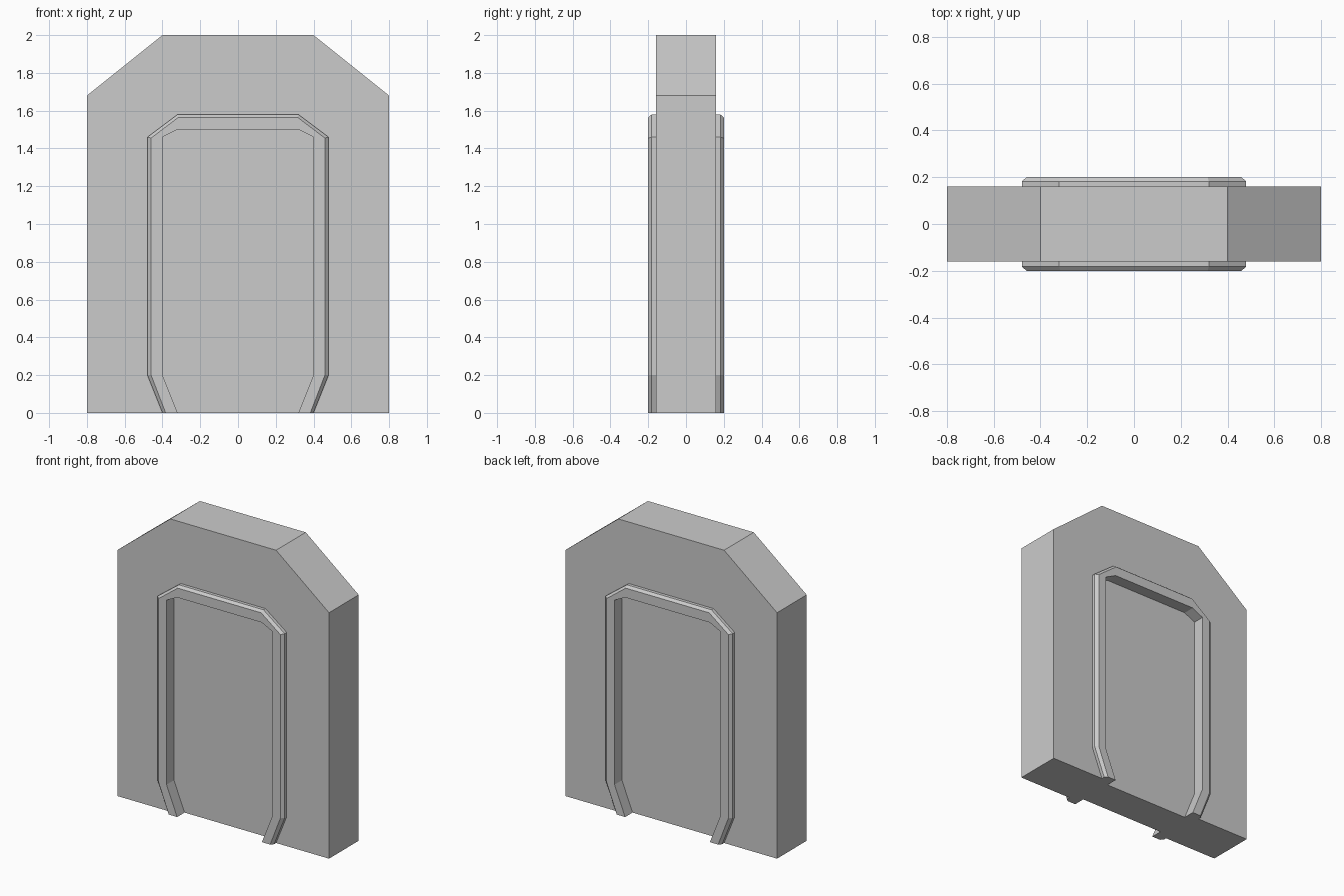
import bpy, bmesh

if "Cube" in bpy.data.objects:
    bpy.data.objects.remove(bpy.data.objects["Cube"])


def make_object(name, rings):
    """Loft equal-length closed loops of 3D points and cap both ends."""
    bm = bmesh.new()
    loops = [[bm.verts.new(p) for p in ring] for ring in rings]
    n = len(loops[0])
    for a, b in zip(loops, loops[1:]):
        for i in range(n):
            j = (i + 1) % n
            bm.faces.new((a[i], a[j], b[j], b[i]))
    bm.faces.new(loops[0])
    bm.faces.new(loops[-1])
    bmesh.ops.recalc_face_normals(bm, faces=bm.faces)
    mesh = bpy.data.meshes.new(name)
    bm.to_mesh(mesh)
    bm.free()
    obj = bpy.data.objects.new(name, mesh)
    bpy.context.collection.objects.link(obj)
    return obj


def mirrored(half):
    """Full outline from its right half, listed bottom to top."""
    return half + [(-x, z) for x, z in reversed(half)]


def prism(name, outline, y0, y1):
    return make_object(name, [[(x, y, z) for x, z in outline] for y in (y0, y1)])


# Slab with clipped top corners
slab = prism("slab", mirrored([(0.8, 0), (0.8, 1.68), (0.4, 2)]), -0.16, 0.16)

# Outlines of the raised frame: outer side, bevelled front edge, inner side
outer = mirrored([(0.4, 0), (0.48, 0.2), (0.48, 1.46), (0.32, 1.58)])
bevel = mirrored([(0.383, 0), (0.46, 0.2), (0.46, 1.455), (0.315, 1.565)])
inner = mirrored([(0.32, 0), (0.4, 0.2), (0.4, 1.46), (0.32, 1.5)])
opening = mirrored([(0.28, -0.1), (0.4, 0.2), (0.4, 1.46), (0.32, 1.5)])

for side, s in (("front", -1), ("back", 1)):
    # Sunken panel cut into the slab face
    cutter = prism("panel_cutter_" + side, opening, s * 0.12, s * 0.3)
    cutter.hide_render = True
    mod = slab.modifiers.new("panel_" + side, 'BOOLEAN')
    mod.operation = 'DIFFERENCE'
    mod.solver = 'EXACT'
    mod.object = cutter
    bpy.context.view_layer.objects.active = slab
    bpy.ops.object.modifier_apply(modifier=mod.name)
    bpy.data.objects.remove(cutter)

    # Raised frame around the panel, open at the bottom
    make_object("frame_" + side, [
        [(o[0], s * 0.16, o[1]), (o[0], s * 0.182, o[1]), (b[0], s * 0.2, b[1]),
         (i[0], s * 0.2, i[1]), (i[0], s * 0.16, i[1])]
        for o, b, i in zip(outer, bevel, inner)])
